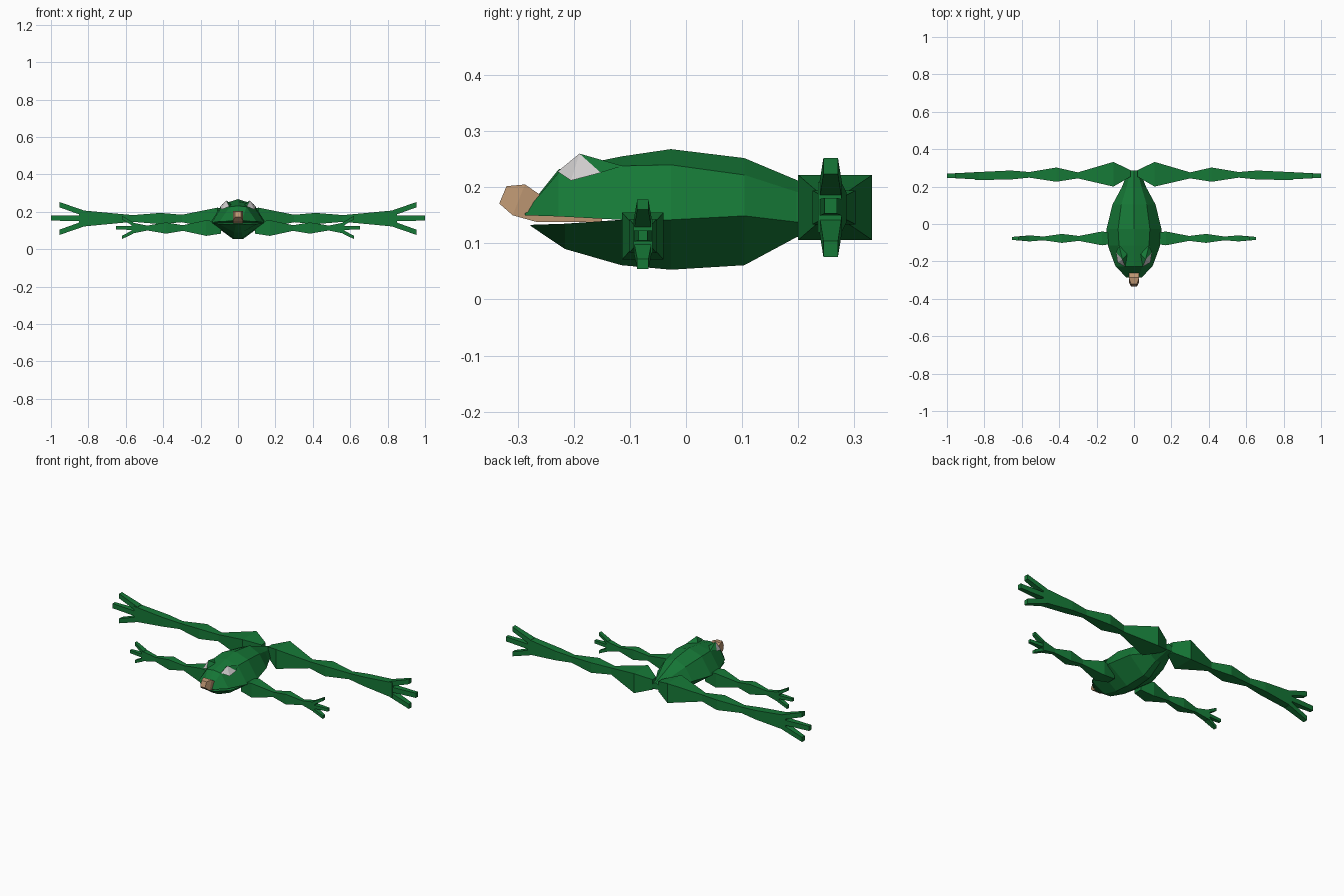
import bpy, bmesh
from mathutils import Vector


def mat(name, rgb):
    m = bpy.data.materials.new(name)
    m.diffuse_color = (*rgb, 1)
    return m


GREEN = mat("frog green", (0.008, 0.19, 0.038))
TAN = mat("tongue tan", (0.50, 0.30, 0.165))
GREY = mat("eye grey", (0.62, 0.60, 0.60))


def finish(name, bm, mats):
    bmesh.ops.recalc_face_normals(bm, faces=bm.faces)
    me = bpy.data.meshes.new(name)
    bm.to_mesh(me)
    bm.free()
    for m in mats:
        me.materials.append(m)
    ob = bpy.data.objects.new(name, me)
    bpy.context.collection.objects.link(ob)
    return ob


def loft(bm, rings, closed=True):
    """Skin a list of point rings and cap both ends."""
    vr = [[bm.verts.new(p) for p in r] for r in rings]
    n = len(vr[0])
    for a, b in zip(vr, vr[1:]):
        for i in range(n if closed else n - 1):
            j = (i + 1) % n
            bm.faces.new((a[i], a[j], b[j], b[i]))
    bm.faces.new(vr[0])
    bm.faces.new(vr[-1])


def box_ring(x, y, hy, z, hz):
    return [(x, y - hy, z - hz), (x, y + hy, z - hz), (x, y + hy, z + hz), (x, y - hy, z + hz)]


# Body: upper half (back and upper jaw): y, half width, lip z, shoulder half width, shoulder z, ridge z
upper = [(-0.287, 0.040, 0.150, 0.022, 0.156, 0.157),
         (-0.227, 0.098, 0.148, 0.045, 0.226, 0.232),
         (-0.115, 0.140, 0.142, 0.080, 0.238, 0.255),
         (-0.027, 0.147, 0.142, 0.085, 0.240, 0.268),
         (0.104, 0.115, 0.149, 0.068, 0.222, 0.252),
         (0.197, 0.065, 0.138, 0.040, 0.192, 0.213),
         (0.285, 0.030, 0.145, 0.018, 0.170, 0.180)]
bm = bmesh.new()
loft(bm, [[(-w, y, zl), (-a, y, zs), (0, y, zt), (a, y, zs), (w, y, zl)]
          for y, w, zl, a, zs, zt in upper], closed=False)
# roof of the mouth
loft(bm, [[(-w, y, zl), (w, y, zl), (0, y, zl + 0.004)] for y, w, zl, *_ in upper[:3]])
bmesh.ops.remove_doubles(bm, verts=bm.verts, dist=0.0005)
finish("back_and_upper_jaw", bm, [GREEN])

# Body: lower half (belly and lower jaw): y, half width, side z, keel half width, keel z
lower = [(-0.277, 0.036, 0.133, 0.012, 0.131),
         (-0.216, 0.103, 0.135, 0.020, 0.090),
         (-0.115, 0.140, 0.142, 0.025, 0.061),
         (-0.027, 0.147, 0.142, 0.025, 0.053),
         (0.104, 0.115, 0.149, 0.020, 0.061),
         (0.197, 0.065, 0.138, 0.015, 0.111),
         (0.285, 0.030, 0.145, 0.008, 0.140)]
bm = bmesh.new()
loft(bm, [[(-w, y, zs), (-k, y, zb), (k, y, zb), (w, y, zs)]
          for y, w, zs, k, zb in lower], closed=False)
# floor of the mouth
for a, b in zip(lower[:2], lower[1:3]):
    bm.faces.new([bm.verts.new(p) for p in
                  ((-a[1], a[0], a[2]), (a[1], a[0], a[2]), (b[1], b[0], b[2]), (-b[1], b[0], b[2]))])
bmesh.ops.remove_doubles(bm, verts=bm.verts, dist=0.0005)
finish("belly_and_lower_jaw", bm, [GREEN])

# Tongue: curls up out of the mouth; y, lower z, y, upper z, half width
bm = bmesh.new()
loft(bm, [[(-w, y0, z0), (w, y0, z0), (w, y1, z1), (-w, y1, z1)] for y0, z0, y1, z1, w in
          [(-0.150, 0.138, -0.150, 0.148, 0.028),
           (-0.266, 0.138, -0.255, 0.183, 0.028),
           (-0.309, 0.150, -0.287, 0.205, 0.028),
           (-0.333, 0.171, -0.320, 0.202, 0.016)]])
finish("tongue", bm, [TAN])

# Eyes: pointed bumps, grey at the front and outside, green behind and inside
for side, s in (("left", -1), ("right", 1)):
    bm = bmesh.new()
    apex = bm.verts.new((s * 0.062, -0.190, 0.260))
    base = [bm.verts.new((s * x, y, z)) for x, y, z in
            [(0.047, -0.229, 0.228), (0.088, -0.205, 0.212), (0.096, -0.152, 0.226),
             (0.080, -0.113, 0.238), (0.035, -0.160, 0.238)]]
    for i in range(5):
        f = bm.faces.new((apex, base[i], base[(i + 1) % 5]))
        f.material_index = 1 if i < 2 else 0
    bm.faces.new(base)
    finish(side + "_eye", bm, [GREEN, GREY])


def limb(name, s, y, z, rings, toe_x, toes):
    """Square-section limb along x, ending in splayed toes."""
    bm = bmesh.new()
    loft(bm, [box_ring(s * x, y + dy, hy, z, hz) for x, dy, hy, hz in rings])
    for x, z0, h0, z1, h1, hy0, hy1 in toes:
        loft(bm, [box_ring(s * toe_x, y, hy0, z + z0, h0), box_ring(s * x, y, hy1, z + z1, h1)])
    finish(name, bm, [GREEN])


for side, s in (("left", -1), ("right", 1)):
    # Back legs: hip, thigh, knee, calf, ankle, foot
    limb(side + "_back_leg", s, 0.258, 0.164,
         [(0.020, 0.012, 0.018, 0.030), (0.110, 0.008, 0.066, 0.058), (0.300, 0.002, 0.016, 0.020),
          (0.415, 0.006, 0.038, 0.030), (0.560, 0.005, 0.015, 0.018),
          (0.660, 0.004, 0.024, 0.027), (0.850, -0.002, 0.021, 0.045)], 0.83,
         [(0.955, 0.030, 0.015, 0.074, 0.014, 0.020, 0.013),
          (1.000, 0.000, 0.015, 0.003, 0.014, 0.020, 0.011),
          (0.955, -0.030, 0.015, -0.074, 0.014, 0.020, 0.013)])
    # Front legs: shoulder, upper arm, elbow, forearm, wrist, hand
    limb(side + "_front_leg", s, -0.077, 0.113,
         [(0.090, 0.0, 0.025, 0.030), (0.170, 0.0, 0.037, 0.042), (0.295, 0.0, 0.013, 0.015),
          (0.385, 0.0, 0.024, 0.030), (0.485, 0.0, 0.010, 0.013), (0.570, 0.0, 0.017, 0.030)], 0.56,
         [(0.620, 0.020, 0.010, 0.056, 0.009, 0.016, 0.010),
          (0.652, 0.000, 0.010, 0.001, 0.009, 0.016, 0.008),
          (0.620, -0.020, 0.010, -0.050, 0.009, 0.016, 0.010)])
